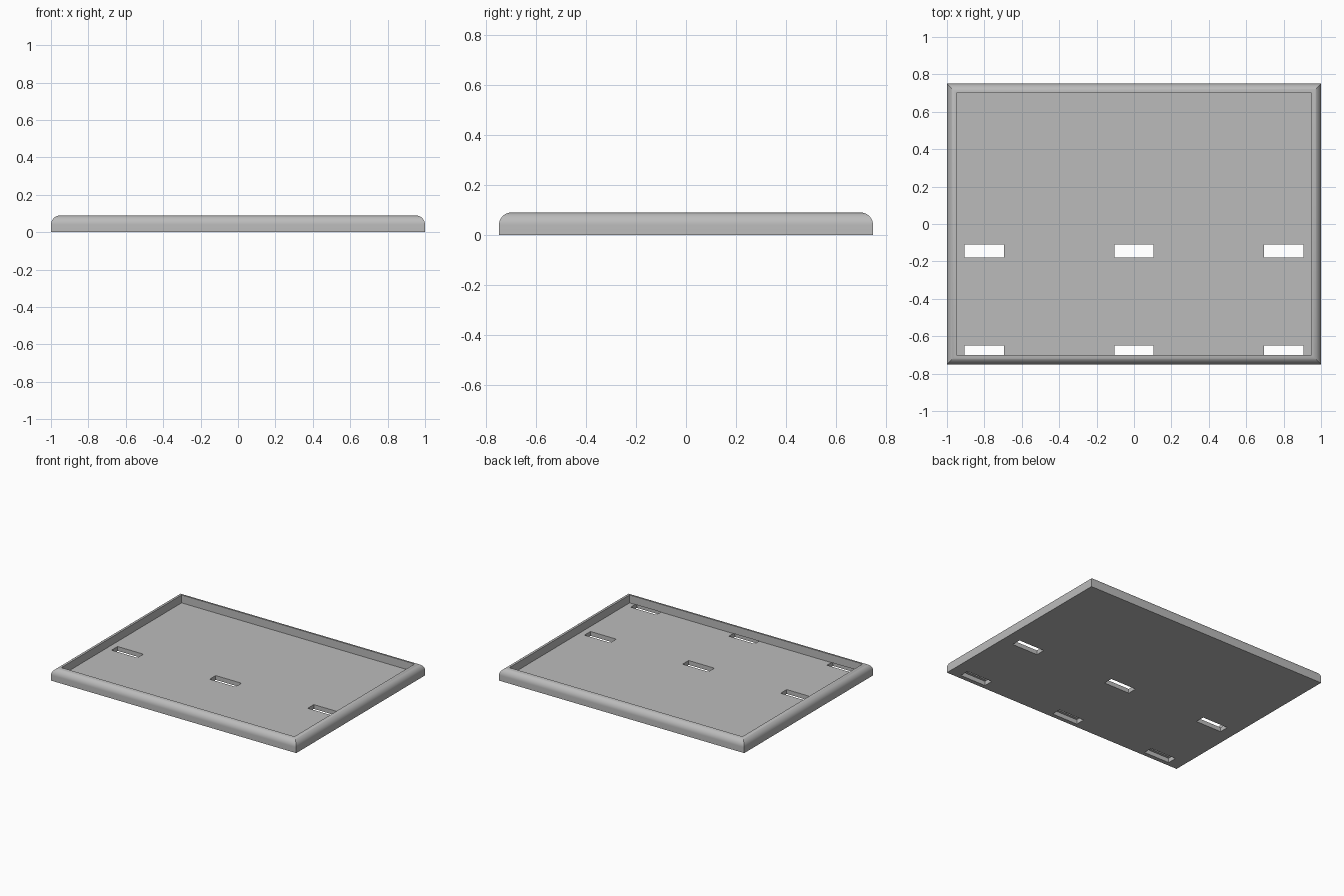
import bpy, bmesh, math

if "Cube" in bpy.data.objects:
    bpy.data.objects.remove(bpy.data.objects["Cube"])

HX, HY = 1.0, 0.75           # half length and half depth
H, FLOOR, R = 0.09, 0.032, 0.05  # rim height, floor thickness, rim width and radius

grey = bpy.data.materials.new("light grey")
grey.diffuse_color = (0.5, 0.5, 0.5, 1)
grey.use_nodes = True
grey.node_tree.nodes["Principled BSDF"].inputs["Base Color"].default_value = grey.diffuse_color


def add_object(name, bm):
    bmesh.ops.recalc_face_normals(bm, faces=bm.faces[:])
    me = bpy.data.meshes.new(name)
    bm.to_mesh(me)
    bm.free()
    me.materials.append(grey)
    ob = bpy.data.objects.new(name, me)
    bpy.context.collection.objects.link(ob)
    return ob


# Rim profile as (inset, height): outer wall, rounded shoulder, inner wall
profile = [(0, 0)]
for i in range(13):
    a = math.pi / 2 * i / 12
    profile.append((R * (1 - math.cos(a)), H - R + R * math.sin(a)))
profile.append((R, FLOOR))

# Tray: mitred rectangular rings closed by the underside and the floor
bm = bmesh.new()
rings = []
for d, z in profile:
    x, y = HX - d, HY - d
    rings.append([bm.verts.new((sx * x, sy * y, z))
                  for sx, sy in ((-1, -1), (1, -1), (1, 1), (-1, 1))])
for lo, hi in zip(rings, rings[1:]):
    for i in range(4):
        j = (i + 1) % 4
        bm.faces.new((lo[i], lo[j], hi[j], hi[i]))
bm.faces.new(rings[0])
bm.faces.new(rings[-1])
tray = add_object("tray", bm)

# Slot cutters: back row goes through the floor, front row runs under the rim
bm = bmesh.new()
for cy, top in ((-0.145, 0.06), (-0.684, FLOOR + 0.0005)):
    for cx in (-0.8, 0, 0.8):
        box = bmesh.ops.create_cube(bm, size=1)["verts"]
        for v in box:
            v.co = (cx + v.co.x * 0.21, cy + v.co.y * 0.07,
                    top if v.co.z > 0 else -0.05)
cutter = add_object("slot_cutter", bm)
cutter.hide_render = True

# Cut the slots and smooth the rounded rim
cut = tray.modifiers.new("slots", 'BOOLEAN')
cut.operation, cut.solver, cut.object = 'DIFFERENCE', 'EXACT', cutter
bpy.context.view_layer.objects.active = tray
tray.select_set(True)
bpy.ops.object.modifier_apply(modifier=cut.name)
bpy.data.objects.remove(cutter)
bpy.ops.object.shade_smooth_by_angle(angle=math.radians(30))
